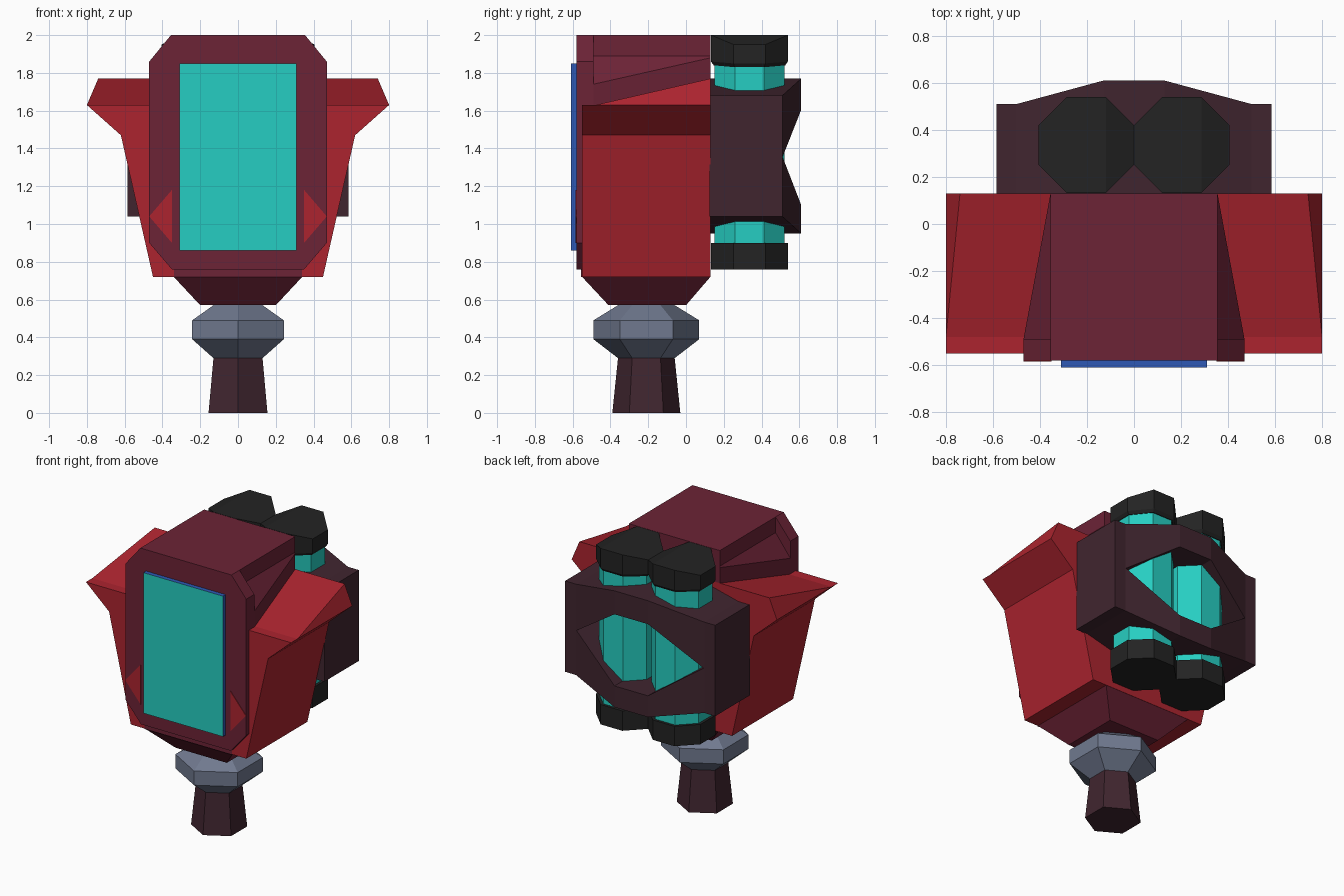
import bpy, bmesh, math

if "Cube" in bpy.data.objects:
    bpy.data.objects.remove(bpy.data.objects["Cube"])


def colour(name, r, g, b):
    def lin(c):
        c /= 255
        return c / 12.92 if c <= 0.04045 else ((c + 0.055) / 1.055) ** 2.4
    m = bpy.data.materials.new(name)
    m.diffuse_color = (lin(r), lin(g), lin(b), 1)
    m.use_nodes = True
    m.node_tree.nodes["Principled BSDF"].inputs["Base Color"].default_value = m.diffuse_color
    return m


maroon = colour("maroon", 108, 35, 54)
red = colour("red", 172, 36, 47)
teal = colour("teal", 38, 206, 194)
blue = colour("blue", 46, 90, 182)
black = colour("black", 35, 35, 35)
dark = colour("dark_plum", 64, 37, 47)
steel = colour("steel", 112, 121, 143)


def loft(name, rings, mat):
    """Closed solid through a list of rings with equal point counts."""
    bm = bmesh.new()
    vs = [[bm.verts.new(p) for p in ring] for ring in rings]
    n = len(rings[0])
    for a, b in zip(vs, vs[1:]):
        for i in range(n):
            j = (i + 1) % n
            bm.faces.new((a[i], a[j], b[j], b[i]))
    bm.faces.new(vs[0])
    bm.faces.new(vs[-1])
    bmesh.ops.remove_doubles(bm, verts=bm.verts, dist=1e-4)
    bmesh.ops.recalc_face_normals(bm, faces=bm.faces)
    me = bpy.data.meshes.new(name)
    bm.to_mesh(me)
    bm.free()
    me.materials.append(mat)
    ob = bpy.data.objects.new(name, me)
    bpy.context.collection.objects.link(ob)
    return ob


def mirrored(half, y):
    """Mirror a half profile of (x, z) points into a ring at depth y."""
    return [(x, y, z) for x, z in half] + [(-x, y, z) for x, z in reversed(half)]


def circle(n, r, z, cx, cy, turn):
    return [(cx + r * math.cos(turn + math.tau * i / n),
             cy + r * math.sin(turn + math.tau * i / n), z) for i in range(n)]


def rect(x, y0, y1, z):
    return [(-x, y0, z), (x, y0, z), (x, y1, z), (-x, y1, z)]


# Handle, collar and neck
hexring = lambda r, z: circle(6, r, z, 0, -0.21, math.pi / 2)
loft("handle", [hexring(0.18, 0), hexring(0.15, 0.29)], dark)
loft("collar", [hexring(0.15, 0.29), hexring(0.28, 0.39),
                hexring(0.28, 0.49), hexring(0.15, 0.57)], steel)
loft("neck", [rect(0.20, -0.41, 0.0, 0.57), rect(0.34, -0.55, 0.129, 0.72)], maroon)
loft("chin_strip", [rect(0.34, -0.555, -0.5, 0.72), rect(0.34, -0.555, -0.5, 0.8)], maroon)

# Red body with side wings, rising toward the back
side = [(0.45, 0.72), (0.62, 1.47), (0.80, 1.63)]
loft("winged_body", [mirrored(side + [(0.80, 1.63)], -0.55),
                     mirrored(side + [(0.80, 1.63)], -0.48),
                     mirrored(side + [(0.74, 1.77)], 0.13)], red)

# Maroon face frame and stepped roof
frame = [(0.35, 0.76), (0.47, 0.90), (0.47, 1.86), (0.355, 2.0)]
loft("face_frame", [mirrored(frame, -0.58), mirrored(frame, -0.49)], maroon)
loft("roof", [mirrored([(0.47, 1.60), (0.47, 1.74), (0.355, 1.89), (0.355, 2.0)], -0.49),
              mirrored([(0.355, 1.77), (0.355, 1.88), (0.355, 1.89), (0.355, 2.0)], 0.13)],
     maroon)

# Red corner triangles on the frame
for s, label in ((-1, "left"), (1, "right")):
    tri = [(0.47, 1.04), (0.35, 1.18), (0.35, 0.90)]
    loft("triangle_" + label, [[(s * x, y, z) for x, z in tri] for y in (-0.584, -0.578)], red)

# Screen: teal front, blue edges
screen = loft("screen", [rect(0.31, -0.61, -0.575, 0.86), rect(0.31, -0.61, -0.575, 1.85)], blue)
screen.data.materials.append(teal)
for f in screen.data.polygons:
    if f.normal.y < -0.9:
        f.material_index = 1

# Rear housing, lofted across x, with a hexagonal window
stations = [(-0.585, 0.51, 0.32), (-0.50, 0.51, 0.32), (-0.13, 0.61, 0.41),
            (0.13, 0.61, 0.41), (0.50, 0.51, 0.32), (0.585, 0.51, 0.32)]
housing = loft("rear_housing", [[(x, 0.125, 1.36 - h), (x, y, 1.36 - h),
                                 (x, y, 1.36 + h), (x, 0.125, 1.36 + h)]
                                for x, y, h in stations], dark)
window = [(0.13, 1.10), (0.495, 1.355), (0.13, 1.605)]
cutter = loft("window_cutter", [mirrored(window, 0.16), mirrored(window, 0.8)], dark)
cutter.hide_render = True
cutter.hide_viewport = True
cut = housing.modifiers.new("window", "BOOLEAN")
cut.operation = "DIFFERENCE"
cut.solver = "EXACT"
cut.object = cutter

# Twin canisters with black caps
for cx, label in ((-0.203, "left"), (0.203, "right")):
    octa = lambda r, z: circle(8, r, z, cx, 0.336, math.pi / 8)
    loft("canister_" + label, [octa(0.2, 0.88), octa(0.2, 1.86)], teal)
    loft("bottom_cap_" + label, [octa(0.22, 0.76), octa(0.22, 0.90)], black)
    # top cap slopes down at both sides
    drop = lambda ring, d: [(x, y, z - d * (abs(x - cx) > 0.15)) for x, y, z in ring]
    top = loft("top_cap_" + label, [drop(octa(0.205, 1.84), 0.01), drop(octa(0.22, 1.86), 0.01),
                                    drop(octa(0.22, 2.0), 0.05)], black)
    # split the bent ends into clean flat facets
    bm = bmesh.new()
    bm.from_mesh(top.data)
    for e in (1, -1):
        bm.verts.ensure_lookup_table()
        face = max((f for f in bm.faces if len(f.verts) > 4),
                   key=lambda f: e * f.calc_center_median().z)
        for s in (1, -1):
            pair = [v for v in face.verts if abs(v.co.x - cx - s * 0.084) < 0.02]
            new = bmesh.utils.face_split(face, pair[0], pair[1])[0]
            face = max((face, new), key=lambda f: len(f.verts) * 10 -
                       abs(f.calc_center_median().x - cx))
    bmesh.ops.recalc_face_normals(bm, faces=bm.faces)
    bm.to_mesh(top.data)
    bm.free()
